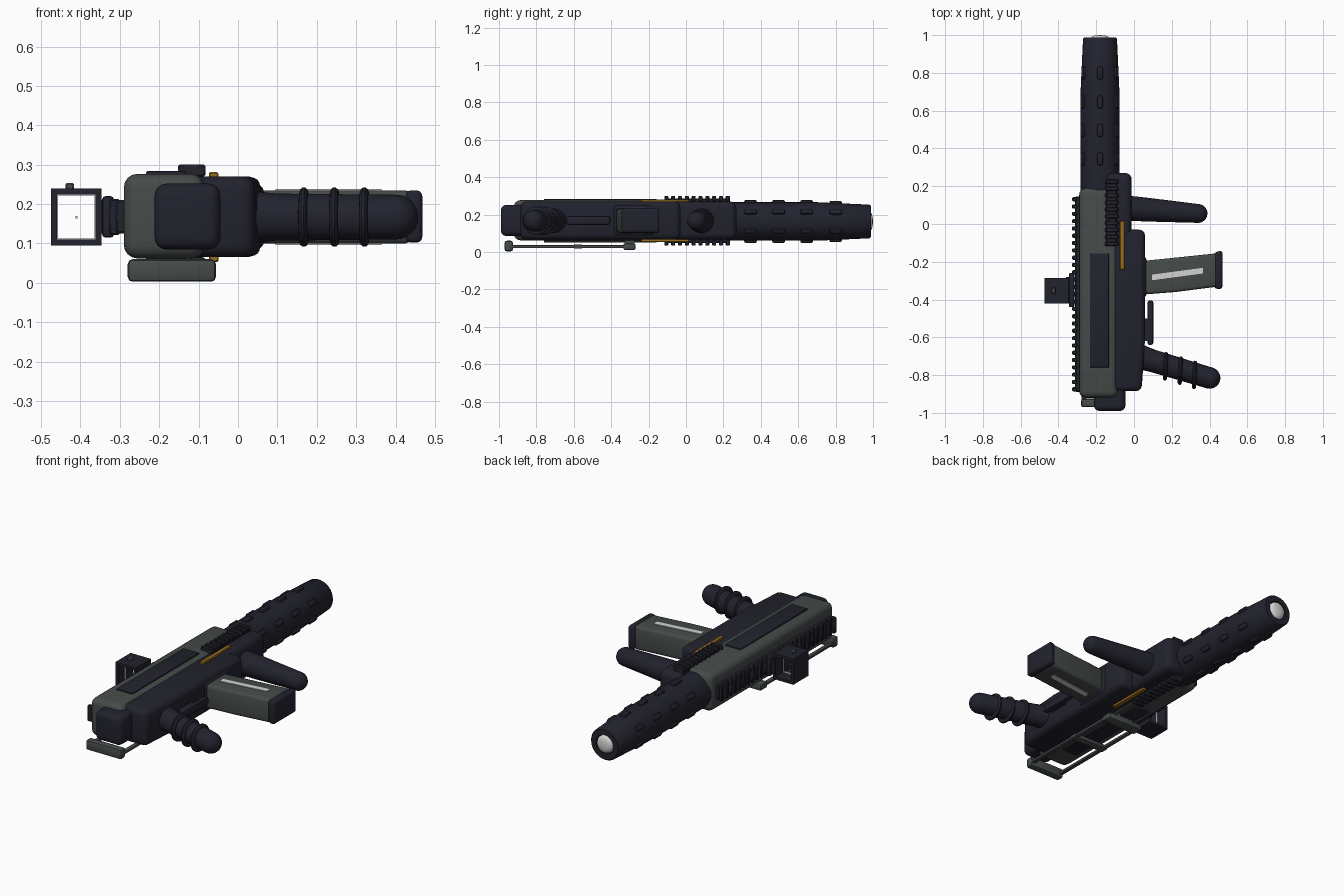
import bpy, bmesh, math
from mathutils import Vector, Matrix

cube = bpy.data.objects.get("Cube")
if cube:
    bpy.data.objects.remove(cube, do_unlink=True)


def material(name, r, g, b):
    m = bpy.data.materials.new(name)
    m.use_nodes = True
    m.diffuse_color = (r, g, b, 1)
    node = m.node_tree.nodes["Principled BSDF"]
    node.inputs["Base Color"].default_value = (r, g, b, 1)
    node.inputs["Roughness"].default_value = 0.6
    return m


DARK = material("dark navy", 0.016, 0.016, 0.027)
GREY = material("green grey", 0.06, 0.07, 0.065)
AMBER = material("amber", 0.32, 0.15, 0.015)
PALE = material("pale silver", 0.65, 0.65, 0.65)
MID = 0.167          # height of the mirror plane
BARREL_X = -0.18


def finish(bm, name, mat):
    bmesh.ops.recalc_face_normals(bm, faces=bm.faces)
    mesh = bpy.data.meshes.new(name)
    bm.to_mesh(mesh)
    bm.free()
    mesh.materials.append(mat)
    ob = bpy.data.objects.new(name, mesh)
    bpy.context.collection.objects.link(ob)
    bpy.ops.object.select_all(action="DESELECT")
    ob.select_set(True)
    bpy.context.view_layer.objects.active = ob
    bpy.ops.object.shade_smooth_by_angle(angle=math.radians(40))
    return ob


def box(name, x, y, z, mat, round_by=0.0, segments=3):
    """Box from (low, high) ranges with rounded edges."""
    bm = bmesh.new()
    bmesh.ops.create_cube(bm, size=1)
    for v in bm.verts:
        v.co = Vector([(a + b) / 2 + c * (b - a) for (a, b), c in zip((x, y, z), v.co)])
    if round_by:
        bmesh.ops.bevel(bm, geom=bm.edges[:], offset=round_by, segments=segments,
                        profile=0.5, affect="EDGES", clamp_overlap=True)
    return finish(bm, name, mat)


def prism(name, outline, z, mat, round_by=0.0):
    """Top outline extruded over a height range."""
    bm = bmesh.new()
    base = bm.faces.new([bm.verts.new((x, y, z[0])) for x, y in outline])
    top = bmesh.ops.extrude_face_region(bm, geom=[base])["geom"]
    bmesh.ops.translate(bm, verts=[v for v in top if isinstance(v, bmesh.types.BMVert)],
                        vec=(0, 0, z[1] - z[0]))
    if round_by:
        bmesh.ops.bevel(bm, geom=bm.edges[:], offset=round_by, segments=3,
                        profile=0.5, affect="EDGES", clamp_overlap=True)
    return finish(bm, name, mat)


def lathe(name, profile, start, direction, mat, sides=32):
    """Revolve (distance, radius) pairs about an axis."""
    bm = bmesh.new()
    verts = [bm.verts.new((r, 0, d)) for d, r in profile]
    edges = [bm.edges.new(pair) for pair in zip(verts, verts[1:])]
    bmesh.ops.spin(bm, geom=verts + edges, cent=(0, 0, 0), axis=(0, 0, 1),
                   angle=math.tau, steps=sides)
    bmesh.ops.remove_doubles(bm, verts=bm.verts, dist=0.0002)
    turn = Vector((0, 0, 1)).rotation_difference(Vector(direction)).to_matrix().to_4x4()
    bmesh.ops.transform(bm, verts=bm.verts, matrix=Matrix.Translation(start) @ turn)
    return finish(bm, name, mat)


def dome(length, radius):
    """Profile points of a rounded tip ending at the given length."""
    return [(length - radius + radius * math.sin(a), radius * math.cos(a))
            for a in [i * math.pi / 16 for i in range(9)]]


def on_both_sides(build, name, low, high):
    """Build a part on the upper side and mirror it to the lower side."""
    build("upper_" + name, (low, high))
    build("lower_" + name, (2 * MID - high, 2 * MID - low))


# Receiver shells and butt pad
box("upper_receiver", (-0.29, -0.085), (-0.92, 0.19), (0.062, 0.277), GREY, 0.035, 4)
prism("lower_receiver", [(-0.15, -0.885), (0.04, -0.885), (0.058, -0.62),
                         (0.058, -0.03), (-0.15, -0.03)], (0.066, 0.27), DARK, 0.03)
box("front_receiver", (-0.155, -0.012), (-0.15, 0.27), (0.066, 0.27), DARK, 0.035, 4)
box("butt_pad", (-0.212, -0.045), (-0.99, -0.86), (0.085, 0.252), DARK, 0.03, 4)

# Barrel with a recessed bright lens
lathe("barrel", [(0, 0), (0, 0.103), (0.55, 0.103), (0.83, 0.09), (0.838, 0.084),
                 (0.838, 0.055), (0.80, 0.052), (0.80, 0)],
      (BARREL_X, 0.15, 0.163), (0, 1, 0), DARK, 40)
lathe("muzzle_lens", [(0, 0), (0, 0.05), (0.028, 0.05), (0.037, 0.045), (0.043, 0.03), (0.046, 0)],
      (BARREL_X, 0.954, 0.163), (0, 1, 0), PALE)

# Raised lugs around the barrel
for row, y in enumerate((0.345, 0.495, 0.645, 0.8)):
    radius = 0.103 if row < 3 else 0.098
    for k in range(6):
        lug = box(f"barrel_lug_{row + 1}_{k + 1}", (-0.015, 0.015), (-0.034, 0.034),
                  (-0.012, 0.012), DARK, 0.009, 2)
        lug.matrix_world = (Matrix.Translation((BARREL_X, y, 0.163))
                            @ Matrix.Rotation(k * math.tau / 6, 4, "Y")
                            @ Matrix.Translation((0, 0, radius)))

# Side panels, amber strips and ribbed side rails
on_both_sides(lambda n, z: box(n, (-0.234, -0.132), (-0.76, -0.155), z, DARK, 0.006, 2),
              "side_panel", 0.265, 0.284)
on_both_sides(lambda n, z: box(n, (-0.074, -0.05), (-0.24, 0.015), z, AMBER, 0.003, 1),
              "amber_strip", 0.26, 0.281)
on_both_sides(lambda n, z: box(n, (-0.148, -0.09), (-0.11, 0.235), z, DARK, 0.005, 1),
              "side_rail", 0.25, 0.287)
for i in range(10):
    y = -0.105 + i * 0.0365
    on_both_sides(lambda n, z: box(n, (-0.153, -0.083), (y - 0.011, y + 0.011), z, DARK, 0.004, 1),
                  f"side_rail_rib_{i + 1}", 0.27, 0.3)

# Long sight rail with teeth
box("sight_rail", (-0.312, -0.275), (-0.89, 0.145), (0.125, 0.21), DARK, 0.006, 1)
for i in range(27):
    y = -0.875 + i * 0.0387
    box(f"sight_rail_tooth_{i + 1}", (-0.327, -0.3), (y - 0.011, y + 0.011),
        (0.122, 0.213), DARK, 0.004, 1)

# Boxed sight: open frame, pale reticle outline, mount and knob
box("sight_mount", (-0.345, -0.315), (-0.44, -0.26), (0.115, 0.22), DARK, 0.008, 2)
box("sight_neck", (-0.36, -0.335), (-0.42, -0.28), (0.125, 0.21), DARK)


def frame(name, x, y, z, width, mat):
    box(name + "_low_x", (x[0], x[0] + width), y, z, mat)
    box(name + "_high_x", (x[1] - width, x[1]), y, z, mat)
    box(name + "_bottom", x, y, (z[0], z[0] + width), mat)
    box(name + "_top", x, y, (z[1] - width, z[1]), mat)


frame("sight_frame", (-0.475, -0.347), (-0.42, -0.285), (0.095, 0.24), 0.015, DARK)
frame("sight_outline", (-0.461, -0.361), (-0.36, -0.352), (0.109, 0.226), 0.004, PALE)
box("sight_dot", (-0.413, -0.407), (-0.36, -0.354), (0.164, 0.17), PALE)
box("sight_knob", (-0.438, -0.416), (-0.37, -0.335), (0.236, 0.254), GREY, 0.004, 1)

# Front grip
front_dir = Vector((1, -0.075, 0)).normalized()
lathe("front_grip", [(0, 0), (0, 0.067), (0.12, 0.063)] + dome(0.44, 0.05),
      (-0.05, 0.085, MID), front_dir, DARK)

# Rear grip with finger rings
rear_start = Vector((0.0, -0.695, MID))
rear_dir = Vector((1, -0.3, 0)).normalized()
lathe("rear_grip", [(0, 0), (0, 0.07), (0.1, 0.06)] + dome(0.475, 0.057), rear_start, rear_dir, DARK)
for i, x in enumerate((0.167, 0.245, 0.321)):
    ring = [(0.011 * math.cos(a), 0.063 + 0.013 * math.sin(a))
            for a in [k * math.tau / 10 for k in range(11)]]
    centre = rear_start + rear_dir * (x / rear_dir.x) + Vector((0, -0.008, 0))
    lathe(f"finger_ring_{i + 1}", ring, centre, (1, -0.05, 0), DARK)

# Trigger guard bar
box("trigger_bar", (0.072, 0.102), (-0.64, -0.405), (0.145, 0.192), DARK, 0.01, 2)
box("trigger_bar_root", (0.04, 0.08), (-0.62, -0.5), (0.15, 0.187), DARK)

# Curved magazine with window strips and base plate
box("magazine_well", (0.0, 0.066), (-0.39, -0.17), (0.085, 0.25), DARK, 0.02)
prism("magazine", [(0.03, -0.375), (0.22, -0.36), (0.44, -0.332), (0.44, -0.155),
                   (0.22, -0.178), (0.03, -0.197)], (0.1, 0.235), GREY, 0.016)
prism("magazine_base", [(0.425, -0.342), (0.468, -0.345), (0.468, -0.14), (0.425, -0.15)],
      (0.102, 0.235), DARK, 0.015)
on_both_sides(lambda n, z: prism(n, [(0.095, -0.298), (0.365, -0.262), (0.365, -0.232),
                                     (0.095, -0.268)], z, PALE),
              "magazine_window", 0.23, 0.238)

# Folded support frame under the receiver
box("support_foot", (-0.28, -0.056), (-0.97, -0.925), (0.003, 0.06), GREY, 0.012, 2)
for i, x in enumerate((-0.265, -0.071)):
    box(f"support_rod_{i + 1}", (x - 0.012, x + 0.012), (-0.94, -0.3),
        (0.02, 0.036), GREY, 0.005, 2)
box("support_bracket", (-0.28, -0.056), (-0.335, -0.27), (0.01, 0.046), GREY, 0.01, 2)
box("support_hinge", (-0.22, -0.12), (-0.33, -0.275), (0.03, 0.08), GREY)
box("support_clip", (-0.28, -0.056), (-0.6, -0.555), (0.018, 0.04), GREY, 0.005, 2)
